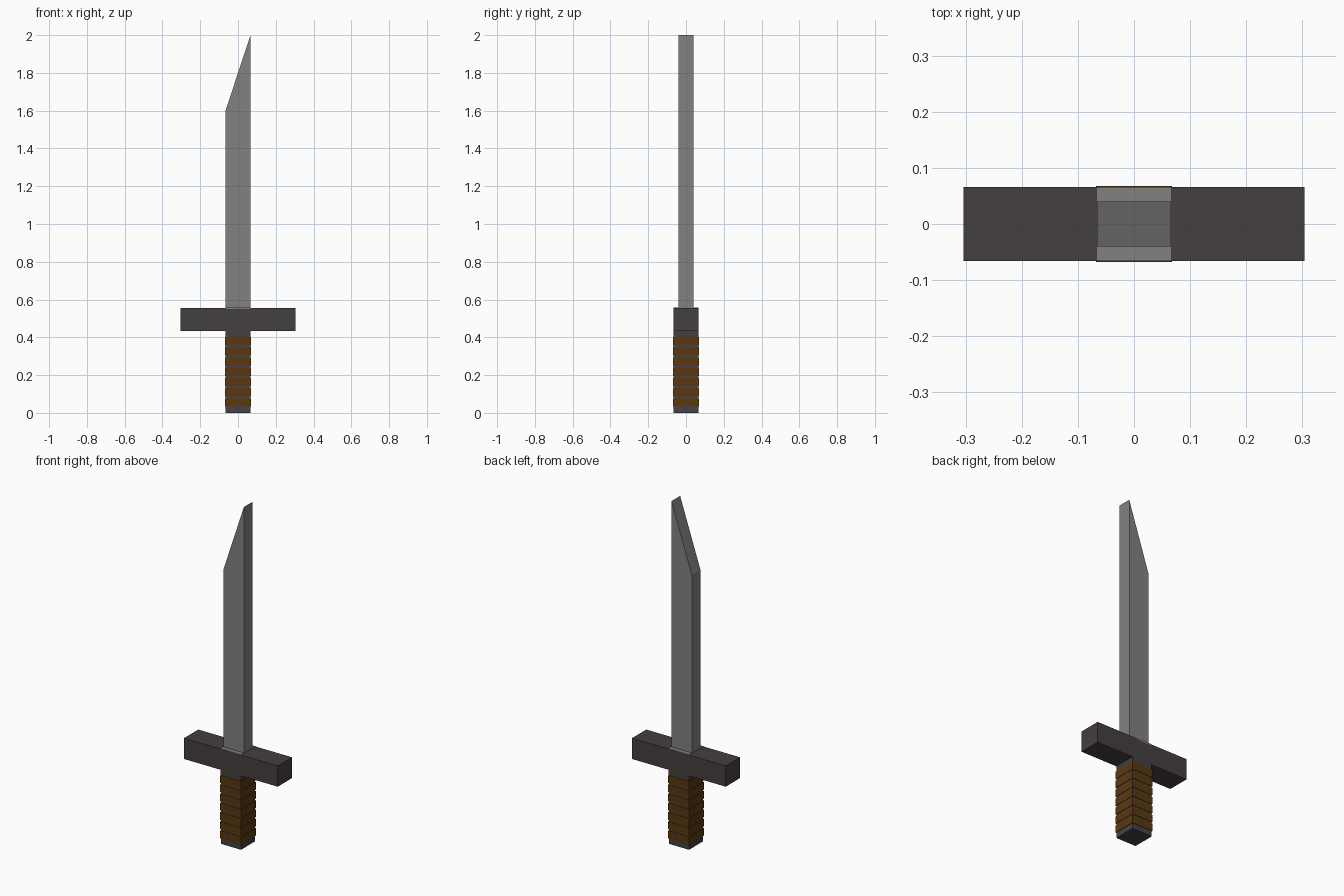
import bpy
import bmesh

old = bpy.data.objects.get("Cube")
if old:
    bpy.data.objects.remove(old, do_unlink=True)


def material(name, rgb):
    mat = bpy.data.materials.new(name)
    mat.use_nodes = True
    mat.diffuse_color = (*rgb, 1)
    mat.node_tree.nodes["Principled BSDF"].inputs["Base Color"].default_value = (*rgb, 1)
    return mat


steel = material("steel grey", (0.22, 0.22, 0.22))
iron = material("dark warm iron", (0.06, 0.05, 0.05))
core = material("dark cool grey", (0.056, 0.056, 0.066))
leather = material("brown leather", (0.105, 0.04, 0.004))


def prism(name, profile, half_depth, mat):
    """Extrude an x-z outline symmetrically along y."""
    bm = bmesh.new()
    face = bm.faces.new([bm.verts.new((x, -half_depth, z)) for x, z in profile])
    grown = bmesh.ops.extrude_face_region(bm, geom=[face])["geom"]
    moved = [v for v in grown if isinstance(v, bmesh.types.BMVert)]
    bmesh.ops.translate(bm, verts=moved, vec=(0, 2 * half_depth, 0))
    bmesh.ops.recalc_face_normals(bm, faces=bm.faces)
    mesh = bpy.data.meshes.new(name)
    bm.to_mesh(mesh)
    bm.free()
    mesh.materials.append(mat)
    obj = bpy.data.objects.new(name, mesh)
    bpy.context.collection.objects.link(obj)
    return obj


def box(name, half_x, half_y, bottom, top, mat):
    outline = [(-half_x, bottom), (half_x, bottom), (half_x, top), (-half_x, top)]
    return prism(name, outline, half_y, mat)


# Blade with a slanted tip, and its flat seat on the guard
W = 0.066
prism("blade", [(-W, 0.55), (W, 0.55), (W, 2.0), (-W, 1.6)], 0.04, steel)
box("blade_seat", W, W, 0.55, 0.558, steel)

# Crossguard with the collar below it
box("guard", 0.304, W, 0.434, 0.556, iron)
box("guard_collar", W, W, 0.395, 0.434, iron)

# Grip core with evenly spaced leather bands
box("grip_core", 0.0655, 0.0655, 0.0, 0.395, core)
for i in range(7):
    bottom = 0.033 + i * 0.0541
    box(f"grip_band_{i + 1}", 0.068, 0.068, bottom, bottom + 0.044, leather)
